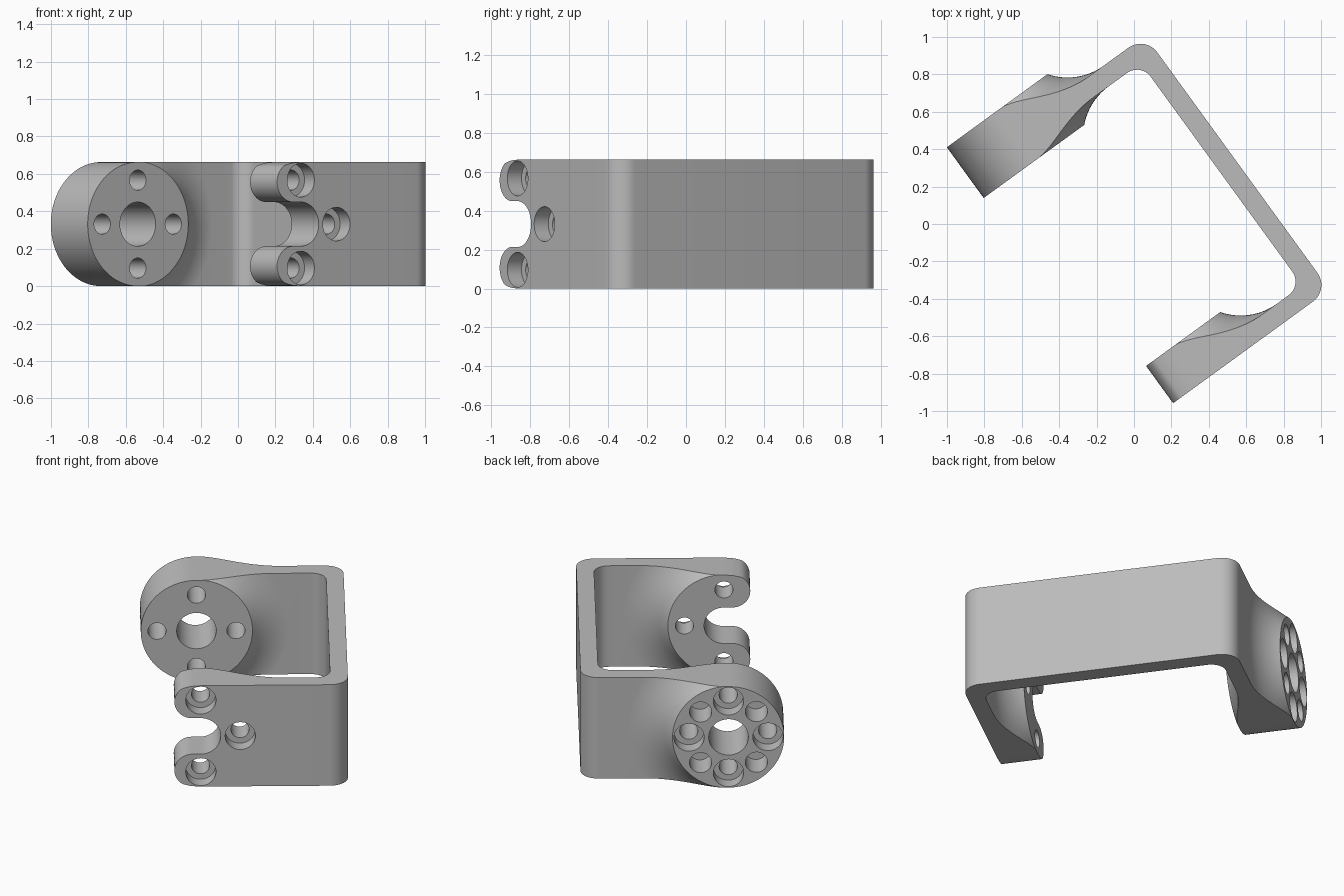
import bpy, bmesh, math
from mathutils import Vector, Matrix

if "Cube" in bpy.data.objects:
    bpy.data.objects.remove(bpy.data.objects["Cube"])

# Local frame: x = along the arms, y = across the bracket, z = up
H = 0.663            # height
ZC = H / 2
AX = 0.237           # x of the hub axes
HUB = H / 2          # hub radius
JOIN = -0.40         # where the arms meet the web
FLARE = 0.33         # radius of the concave blend
BOLT = 0.235         # bolt circle radius

grey = bpy.data.materials.new("grey")
grey.diffuse_color = (0.5, 0.5, 0.5, 1)
grey.use_nodes = True
grey.node_tree.nodes["Principled BSDF"].inputs["Base Color"].default_value = grey.diffuse_color


def arc(cx, cy, r, a0, a1, n):
    return [(cx + r * math.cos(math.radians(a0 + (a1 - a0) * i / n)),
             cy + r * math.sin(math.radians(a0 + (a1 - a0) * i / n))) for i in range(n + 1)]


def make(name, bm):
    bmesh.ops.remove_doubles(bm, verts=bm.verts, dist=1e-5)
    bmesh.ops.recalc_face_normals(bm, faces=bm.faces)
    me = bpy.data.meshes.new(name)
    bm.to_mesh(me)
    bm.free()
    me.materials.append(grey)
    ob = bpy.data.objects.new(name, me)
    bpy.context.collection.objects.link(ob)
    return ob


def prism(name, pts, push):
    bm = bmesh.new()
    f = bm.faces.new([bm.verts.new(p) for p in pts])
    new = bmesh.ops.extrude_face_region(bm, geom=[f], use_keep_orig=True)["geom"]
    bmesh.ops.translate(bm, vec=push, verts=[g for g in new if isinstance(g, bmesh.types.BMVert)])
    return make(name, bm)


def spin(bm, profile, x, z, steps):
    """Turn a (radius, y) profile about the y axis through (x, z)."""
    vs = [bm.verts.new((x + r, y, z)) for r, y in profile]
    es = [bm.edges.new(p) for p in zip(vs, vs[1:])]
    bmesh.ops.spin(bm, geom=vs + es, cent=(x, 0, z), axis=(0, 1, 0),
                   angle=math.tau, steps=steps)


def boolean(ob, tool, op):
    m = ob.modifiers.new(op, 'BOOLEAN')
    m.operation, m.solver, m.object = op, 'EXACT', tool
    dg = bpy.context.evaluated_depsgraph_get()
    me = bpy.data.meshes.new_from_object(ob.evaluated_get(dg))
    ob.modifiers.clear()
    ob.data = me
    bpy.data.objects.remove(tool)


def side(plate, face):
    """Hub face, concave flare, then plate surface, as (radius, y)."""
    r0, h = HUB + 0.002, abs(face - plate)
    if h < 1e-4:
        return [(0, face), (1.3, face)]
    s = 1 if face > plate else -1
    rc = r0 + math.sqrt(2 * FLARE * h - h * h)
    a = math.degrees(math.asin((rc - r0) / FLARE))
    blend = [(rc - FLARE * math.sin(math.radians(t)),
              plate + s * FLARE * (1 - math.cos(math.radians(t))))
             for t in [a * (1 - i / 16) for i in range(17)]]
    return [(0, face)] + blend + [(1.3, plate)]


def arm(name, outline, low, high, holes):
    # turned hub and plate, trimmed to the arm outline
    bm = bmesh.new()
    spin(bm, side(*low) + side(*high)[::-1], AX, ZC, 96)
    ob = make(name, bm)
    y0, y1 = low[1] - 0.2, high[1] + 0.2
    boolean(ob, prism("outline", [(x, y0, z) for x, z in outline], (0, y1 - y0, 0)), 'INTERSECT')
    # bores
    bm = bmesh.new()
    for prof, x, z in holes:
        spin(bm, prof, x, z, 40)
    boolean(ob, make("bores", bm), 'DIFFERENCE')
    return ob


def stepped(outer, inner, s):
    """Bolt hole with a counterbore on the outer face; s points outward."""
    step = outer - s * 0.09
    return [(0, outer + s * 0.05), (0.09, outer + s * 0.05), (0.09, step),
            (0.054, step), (0.054, inner - s * 0.05), (0, inner - s * 0.05)]


# Round hub arm: four stepped bolt holes, four blind holes, central bore
O, I = -0.92, -0.585
round_holes = [([(0, O - .05), (.118, O - .05), (.118, I + .05), (0, I + .05)], AX, ZC)]
for k in range(8):
    a = k * math.pi / 4
    prof = stepped(O, I, -1) if k % 2 == 0 else \
        [(0, O - .05), (.066, O - .05), (.066, O + .18), (0, O + .18)]
    round_holes.append((prof, AX + BOLT * math.cos(a), ZC + BOLT * math.sin(a)))
outline = [(JOIN, 0)] + arc(AX, ZC, HUB, -90, 90, 48) + [(JOIN, H)]
round_arm = arm("round_hub_arm", outline, (-0.78, O), (-0.675, I), round_holes)

# Forked arm: open slot between two rounded fingers
O, I = 0.898, 0.652
fr = (ZC - 0.118) / 2
lower = [(AX, 0)] + arc(0.394 - fr, fr, fr, -90, 90, 24)
for i, (x, z) in enumerate(lower):          # keep fingers inside the hub circle
    d = Vector((x - AX, z - ZC))
    if d.length > HUB:
        d *= HUB / d.length
        lower[i] = (AX + d.x, ZC + d.y)
upper = [(x, H - z) for x, z in reversed(lower)]
slot = arc(AX, ZC, 0.118, 270, 90, 32)
outline = [(JOIN, 0)] + lower + slot + upper + [(JOIN, H)]
fork_holes = [(stepped(O, I, 1), AX + dx, ZC + dz)
              for dx, dz in ((0, BOLT), (0, -BOLT), (-BOLT, 0))]
fork_arm = arm("forked_arm", outline, (0.794, I), (O, O), fork_holes)

# Web with rounded corners
w = [(JOIN, -0.78)] + arc(-0.53, -0.67, 0.11, 270, 180, 14) \
    + arc(-0.53, 0.788, 0.11, 180, 90, 14) + [(JOIN, 0.898), (JOIN, 0.794)] \
    + arc(-0.445, 0.704, 0.09, 90, 180, 14) + arc(-0.445, -0.585, 0.09, 180, 270, 14) \
    + [(JOIN, -0.675)]
web = prism("web", [(x, y, 0) for x, y in w], (0, 0, H))

# Weld the parts into one bracket and turn it into place
bm = bmesh.new()
for ob in (web, round_arm, fork_arm):
    bm.from_mesh(ob.data)
    bpy.data.objects.remove(ob)
bmesh.ops.delete(bm, geom=[f for f in bm.faces if all(abs(v.co.x - JOIN) < 1e-4 for v in f.verts)],
                 context='FACES')
bmesh.ops.remove_doubles(bm, verts=bm.verts, dist=1e-4)
bmesh.ops.dissolve_limit(bm, angle_limit=math.radians(0.4), verts=bm.verts, edges=bm.edges)
bm.transform(Matrix.Rotation(math.radians(216), 4, 'Z'))
for f in bm.faces:
    f.material_index = 0
bracket = make("bracket", bm)
bpy.context.view_layer.objects.active = bracket
bracket.select_set(True)
bpy.ops.object.shade_smooth_by_angle(angle=math.radians(30))
